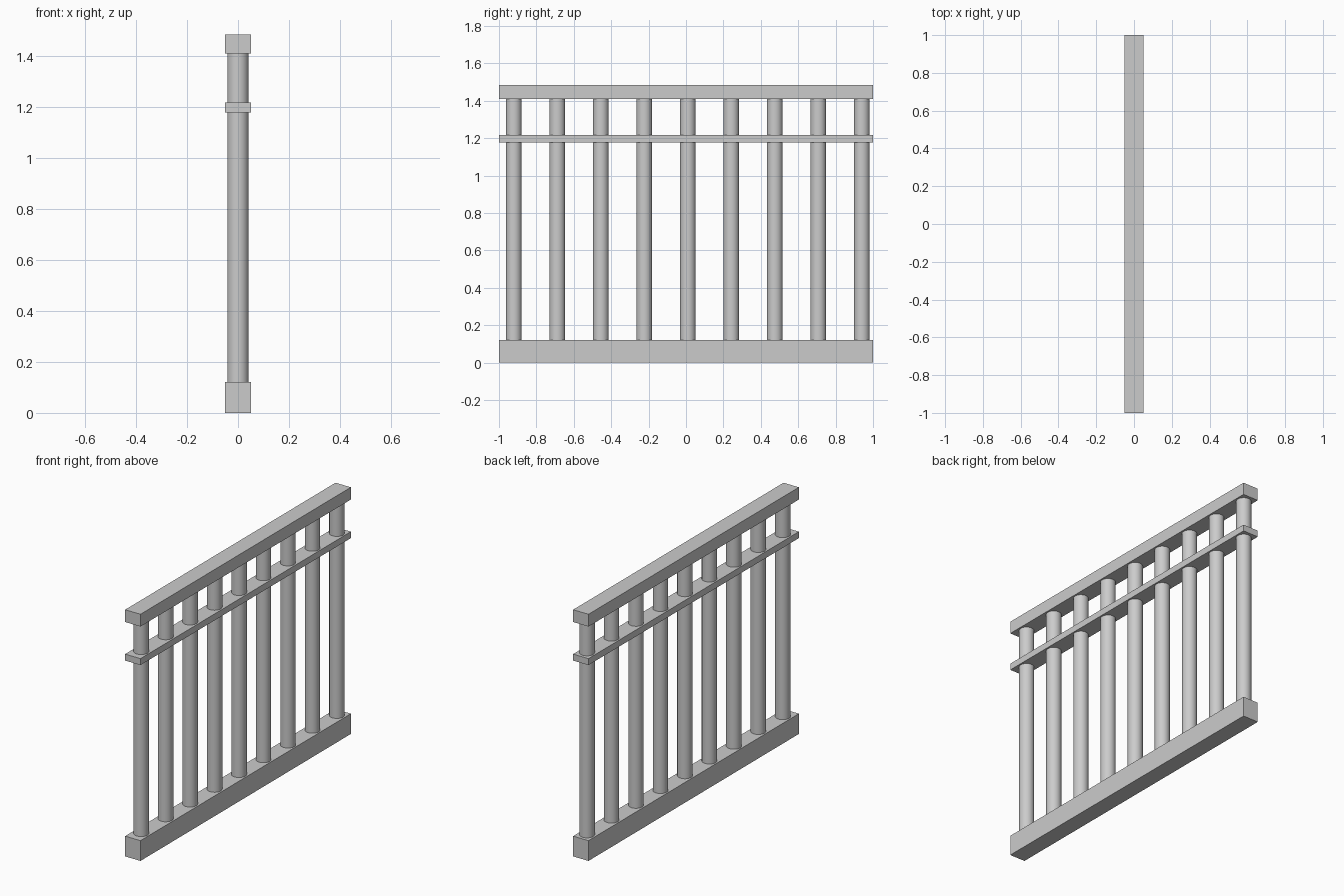
import bpy

if "Cube" in bpy.data.objects:
    bpy.data.objects.remove(bpy.data.objects["Cube"])


def rail(name, z0, z1):
    bpy.ops.mesh.primitive_cube_add(size=1, location=(0, 0, (z0 + z1) / 2))
    ob = bpy.context.object
    ob.name = name
    ob.scale = (0.102, 2.0, z1 - z0)
    bpy.ops.object.transform_apply(location=False, rotation=False, scale=True)


def baluster(name, y, z0, z1):
    bpy.ops.mesh.primitive_cylinder_add(vertices=32, radius=0.042, depth=z1 - z0,
                                        location=(0, y, (z0 + z1) / 2))
    bpy.context.object.name = name
    bpy.ops.object.shade_smooth_by_angle()


# Horizontal rails
BOTTOM, TOP = 0.122, 1.41
rail("bottom_rail", 0, BOTTOM)
rail("middle_rail", 1.178, 1.217)
rail("top_rail", TOP, 1.484)

# Round balusters, row set slightly off centre
for i in range(9):
    baluster(f"baluster_{i + 1}", 0.01 + (i - 4) * 0.2326, BOTTOM - 0.01, TOP + 0.01)
